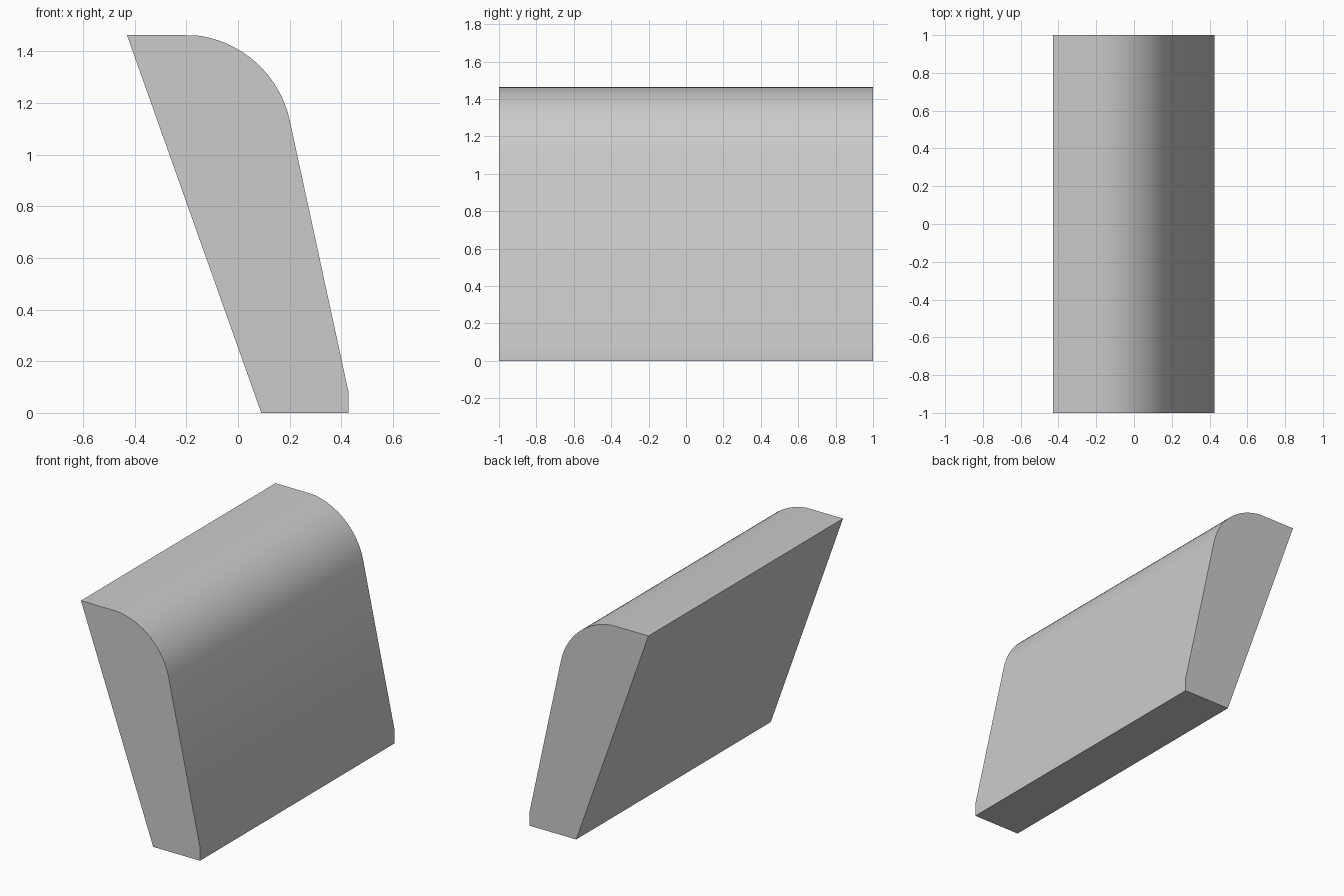
import bpy
import bmesh
from math import cos, sin, radians

cube = bpy.data.objects.get("Cube")
if cube:
    bpy.data.objects.remove(cube, do_unlink=True)

# Plain grey material
grey = bpy.data.materials.new("light_grey")
grey.use_nodes = True
colour = (0.6, 0.6, 0.6, 1.0)
grey.diffuse_color = colour
grey.node_tree.nodes["Principled BSDF"].inputs["Base Color"].default_value = colour

# Side profile (x, z): leaning slab, rounded shoulder, short vertical lip at the foot
ARC_STEPS = 16
CENTRE, RADIUS = (-0.212, 1.043), 0.422
START, END = 83.6, 12.2
profile = [(0.09, 0), (-0.43, 1.463)]
for i in range(ARC_STEPS + 1):
    a = radians(START + (END - START) * i / ARC_STEPS)
    profile.append((CENTRE[0] + RADIUS * cos(a), CENTRE[1] + RADIUS * sin(a)))
profile += [(0.427, 0.085), (0.427, 0)]

# Extrude the profile along the full depth
bm = bmesh.new()
face = bm.faces.new([bm.verts.new((x, -1, z)) for x, z in profile])
extruded = bmesh.ops.extrude_face_region(bm, geom=[face])["geom"]
bmesh.ops.translate(bm, vec=(0, 2, 0),
                    verts=[v for v in extruded if isinstance(v, bmesh.types.BMVert)])
bmesh.ops.recalc_face_normals(bm, faces=bm.faces)

mesh = bpy.data.meshes.new("leaning_slab")
bm.to_mesh(mesh)
bm.free()
mesh.materials.append(grey)
slab = bpy.data.objects.new("leaning_slab", mesh)
bpy.context.collection.objects.link(slab)

# Smooth the shoulder while keeping the outer edges sharp
bpy.ops.object.select_all(action="DESELECT")
slab.select_set(True)
bpy.context.view_layer.objects.active = slab
bpy.ops.object.shade_smooth_by_angle(angle=radians(30))
